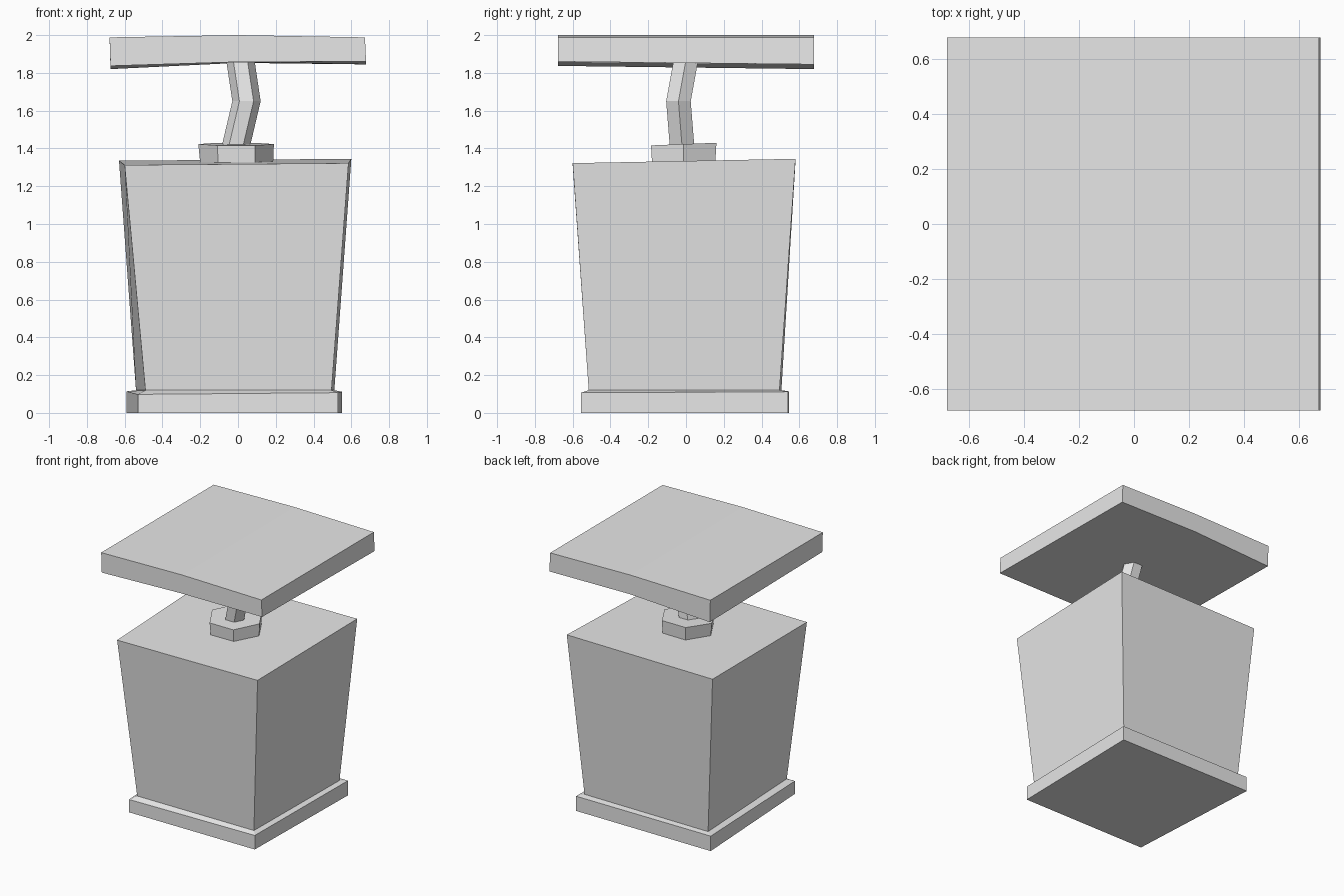
import bpy, bmesh
from math import cos, sin, radians

cube = bpy.data.objects.get("Cube")
if cube:
    bpy.data.objects.remove(cube, do_unlink=True)

grey = bpy.data.materials.new("plain grey")
grey.use_nodes = True
colour = (0.8, 0.8, 0.8, 1)
grey.diffuse_color = colour
for node in grey.node_tree.nodes:
    if node.type == 'BSDF_PRINCIPLED':
        node.inputs["Base Color"].default_value = colour


def loft(name, rings):
    """Skin a closed, flat-shaded solid through rings of equal length."""
    bm = bmesh.new()
    loops = [[bm.verts.new(p) for p in ring] for ring in rings]
    count = len(loops[0])
    for low, high in zip(loops, loops[1:]):
        for i in range(count):
            j = (i + 1) % count
            bm.faces.new((low[i], low[j], high[j], high[i]))
    bm.faces.new(loops[0][::-1])
    bm.faces.new(loops[-1])
    bmesh.ops.recalc_face_normals(bm, faces=bm.faces)
    mesh = bpy.data.meshes.new(name)
    bm.to_mesh(mesh)
    bm.free()
    mesh.materials.append(grey)
    obj = bpy.data.objects.new(name, mesh)
    bpy.context.collection.objects.link(obj)
    return obj


def hexagon(x, y, z, r, tilt=0.0):
    """Six-sided ring with points on the x axis; tilt raises the back."""
    return [(x + r * cos(radians(60 * i)), y + r * sin(radians(60 * i)),
             z + tilt * sin(radians(60 * i))) for i in range(6)]


# Shared seam where the body meets the plinth, corners counter-clockwise
seam = [(-0.49, -0.515, 0.12), (0.495, -0.515, 0.12),
        (0.51, 0.495, 0.12), (-0.54, 0.505, 0.12)]

# Uneven plinth with a slightly sloping upper ledge
ledge = [(-0.53, -0.555, 0.098), (0.53, -0.555, 0.107),
         (0.55, 0.54, 0.112), (-0.59, 0.545, 0.114)]
loft("plinth", [[(x, y, 0) for x, y, z in ledge], ledge, seam])

# Body flaring out towards the top
loft("body", [seam, [(-0.60, -0.60, 1.312), (0.585, -0.60, 1.322),
                     (0.60, 0.58, 1.345), (-0.63, 0.58, 1.335)]])

# Collar and crooked post
loft("collar", [hexagon(-0.007, -0.012, 1.32, 0.193, 0.01),
                hexagon(-0.01, -0.012, 1.423, 0.2, 0.008)])
loft("post", [hexagon(-0.014, -0.02, 1.40, 0.075),
              hexagon(0.045, -0.04, 1.65, 0.075),
              hexagon(0.012, 0.0, 1.87, 0.075)])

# Bent roof slab, lofted left to right: front low, back low, back high, front high
sections = [(-0.675, -0.68, 1.837, 1.82, 1.988),
            (0.0, 0.0, 1.858, 1.853, 2.0),
            (0.678, 0.672, 1.86, 1.845, 1.988)]
loft("roof", [[(low_x, -0.678, front), (low_x, 0.678, back),
               (high_x, 0.678, top), (high_x, -0.678, top)]
              for low_x, high_x, front, back, top in sections])
